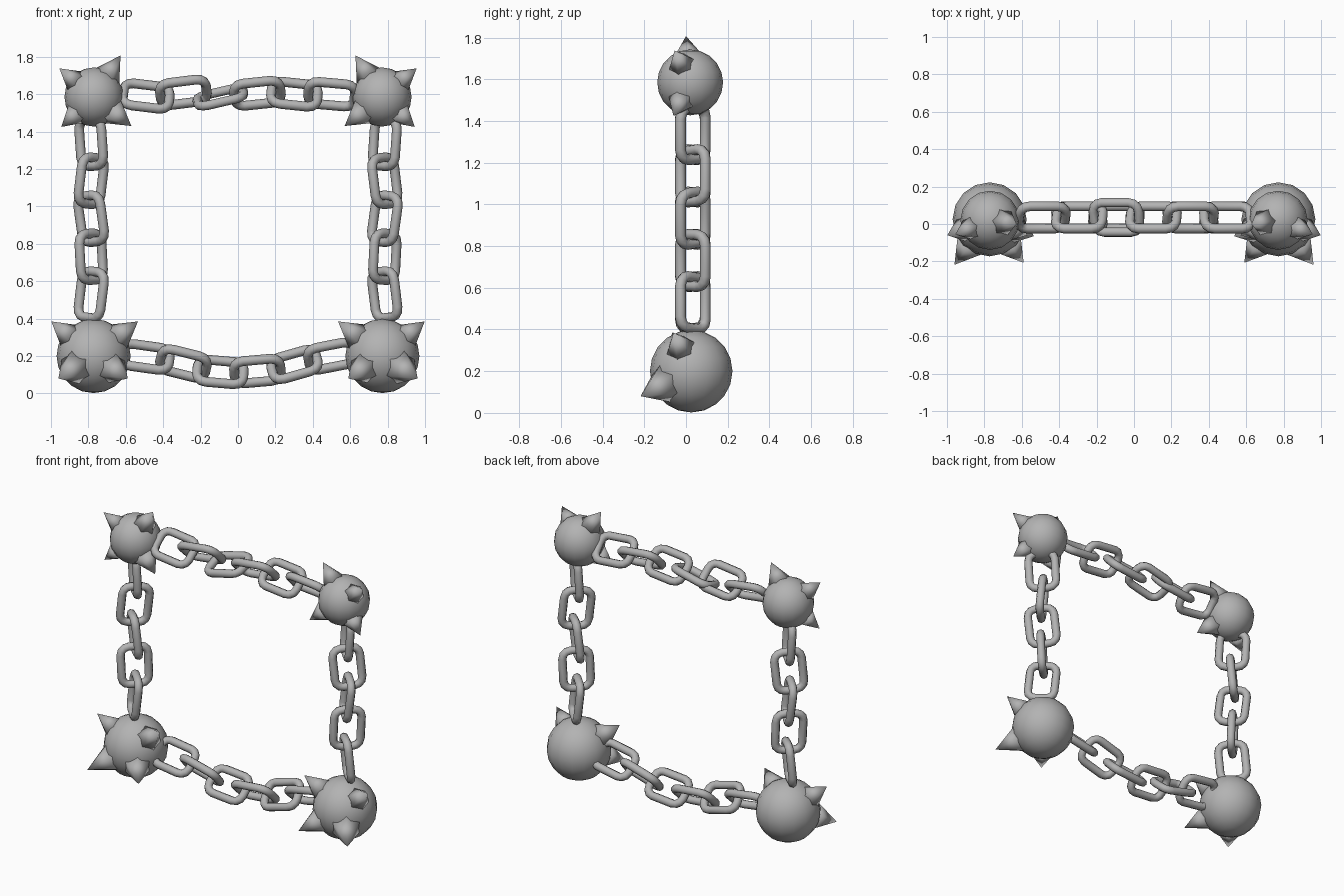
import bpy, bmesh, math
from mathutils import Vector, Matrix

if "Cube" in bpy.data.objects:
    bpy.data.objects.remove(bpy.data.objects["Cube"])

steel = bpy.data.materials.new("grey_steel")
grey = (0.45, 0.45, 0.45, 1)
steel.use_nodes = True
steel.diffuse_color = grey
steel.node_tree.nodes["Principled BSDF"].inputs["Base Color"].default_value = grey


def finish(bm, name):
    """Turn a bmesh into a smooth steel object."""
    bmesh.ops.recalc_face_normals(bm, faces=bm.faces)
    for f in bm.faces:
        f.smooth = True
    mesh = bpy.data.meshes.new(name)
    bm.to_mesh(mesh)
    bm.free()
    mesh.materials.append(steel)
    obj = bpy.data.objects.new(name, mesh)
    bpy.context.collection.objects.link(obj)
    return obj


def ball(name, centre, radius):
    bm = bmesh.new()
    bmesh.ops.create_uvsphere(bm, u_segments=16, v_segments=10, radius=radius,
                              matrix=Matrix.Translation(centre))
    finish(bm, name)


def spike(name, centre, radius, tip):
    """Six-sided cone, its base sunk in the ball, its point at tip."""
    centre, tip = Vector(centre), Vector(tip)
    out = tip - centre
    length = out.length - 0.8 * radius
    middle = tip - out.normalized() * length / 2
    turn = out.to_track_quat('Z', 'Y').to_matrix().to_4x4()
    bm = bmesh.new()
    bmesh.ops.create_cone(bm, cap_ends=True, segments=6, radius1=0.58 * length,
                          radius2=0, depth=length,
                          matrix=Matrix.Translation(middle) @ turn)
    finish(bm, name)


def link(name, centre, along, across):
    """Rounded rectangular ring, long side on along, short side near across."""
    half_long, half_wide, corner, tube = 0.124, 0.084, 0.05, 0.026
    steps, sides = 3, 8
    x = Vector(along).normalized()
    y = Vector(across)
    y = (y - x * y.dot(x)).normalized()
    z = x.cross(y)
    bm = bmesh.new()
    rings = []
    for q, (sx, sy) in enumerate(((1, 1), (-1, 1), (-1, -1), (1, -1))):
        pivot = x * sx * (half_long - corner) + y * sy * (half_wide - corner)
        for s in range(steps + 1):
            a = (q + s / steps) * math.pi / 2
            out = x * math.cos(a) + y * math.sin(a)
            ring = []
            for k in range(sides):
                b = math.tau * k / sides
                p = pivot + out * (corner + tube * math.cos(b)) + z * tube * math.sin(b)
                ring.append(bm.verts.new(Vector(centre) + p))
            rings.append(ring)
    for i, ring in enumerate(rings):
        after = rings[(i + 1) % len(rings)]
        for k in range(sides):
            n = (k + 1) % sides
            bm.faces.new((ring[k], ring[n], after[n], after[k]))
    finish(bm, name)


# Spiked balls at the four corners, spikes mirrored left and right
for side, label in ((-1, "right"), (1, "left")):
    top = (side * 0.77, 0.02, 1.585)
    low = (side * 0.772, 0.025, 0.2)
    ball(f"top_{label}_ball", top, 0.158)
    ball(f"bottom_{label}_ball", low, 0.198)
    top_tips = ((0.955, -0.055, 1.738), (0.628, 0.0, 1.807),
                (0.945, -0.06, 1.425), (0.57, -0.06, 1.43))
    low_tips = ((0.998, -0.06, 0.385), (0.535, -0.065, 0.385),
                (0.96, -0.218, 0.08), (0.59, -0.207, 0.08))
    for n, (x, y, z) in enumerate(top_tips):
        spike(f"top_{label}_spike_{n + 1}", top, 0.158, (side * x, y, z))
    for n, (x, y, z) in enumerate(low_tips):
        spike(f"bottom_{label}_spike_{n + 1}", low, 0.198, (side * x, y, z))

# Upright chains, links turned a quarter from one to the next
leans = (4, -7, 8, 3, -7)
for side, label in ((-1, "right"), (1, "left")):
    for n, lean in enumerate(leans):
        a = math.radians(lean) * -side
        across = (1, -1, 0) if n % 2 == 0 else (1, 1, 0)
        link(f"{label}_chain_link_{n + 1}", (side * 0.785, 0.033, 1.34 - 0.203 * n),
             (math.sin(a), 0, -math.cos(a)), across)

# Level chains: height, slope and roll in degrees of each link
top_chain = ((1.59, -7, 45), (1.61, 7, -45), (1.585, 13, 20),
             (1.605, 6, -45), (1.6, -6, 45), (1.6, -5, -45))
low_chain = ((0.195, -8, 45), (0.16, -14, -45), (0.115, -5, 45),
             (0.12, 5, -45), (0.155, 16, 45), (0.2, 11, -45))
for label, chain in (("top", top_chain), ("bottom", low_chain)):
    for n, (height, slope, roll) in enumerate(chain):
        a, r = math.radians(slope), math.radians(roll)
        link(f"{label}_chain_link_{n + 1}", (-0.49 + 0.198 * n, 0.035, height),
             (math.cos(a), 0, math.sin(a)), (0, math.cos(r), math.sin(r)))
